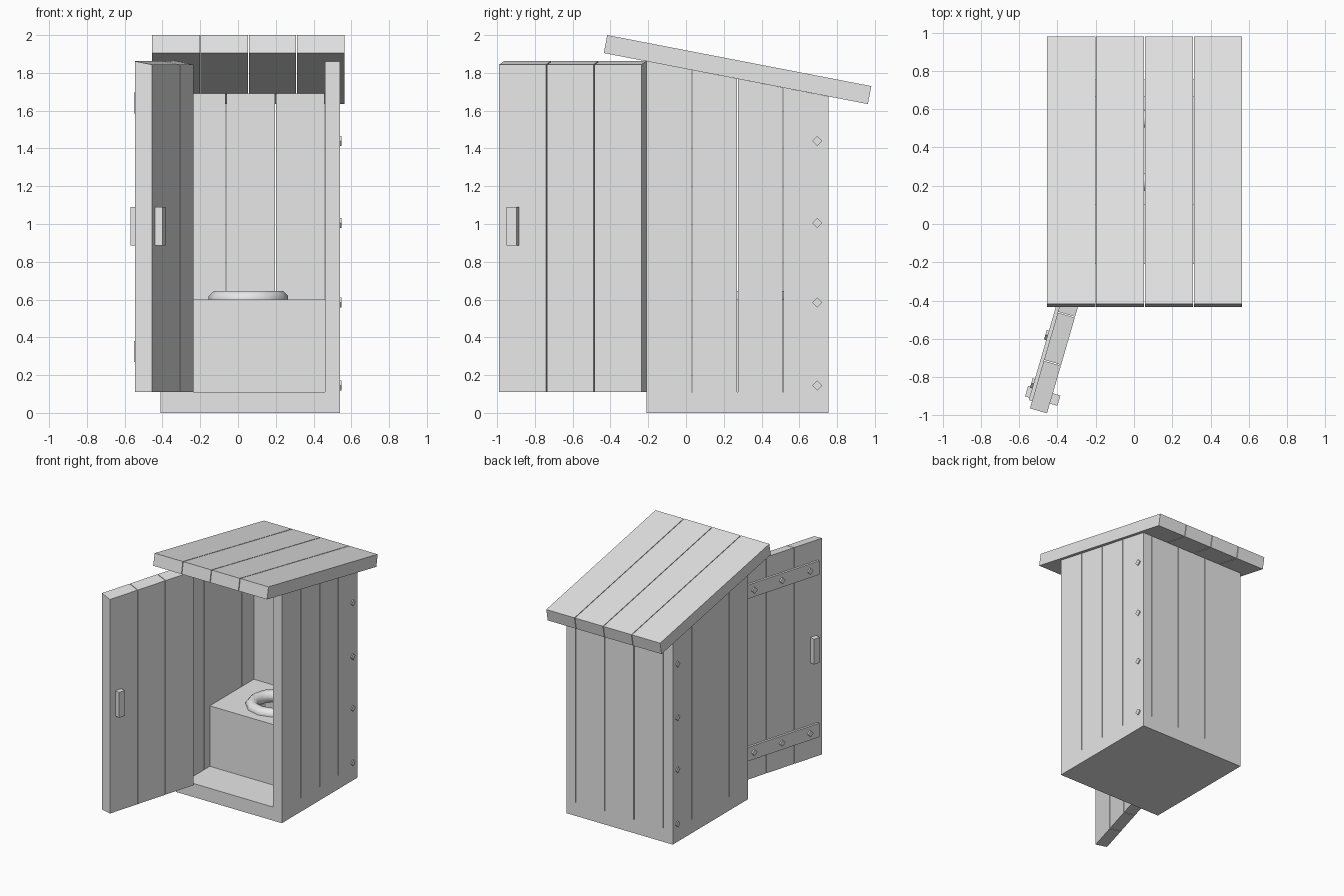
import bpy, bmesh, math
from mathutils import Matrix, Vector

cube = bpy.data.objects.get("Cube")
if cube:
    bpy.data.objects.remove(cube, do_unlink=True)

grey = bpy.data.materials.new("weathered_grey")
grey.use_nodes = True
COLOR = (0.8, 0.8, 0.8, 1)
grey.diffuse_color = COLOR
grey.node_tree.nodes["Principled BSDF"].inputs["Base Color"].default_value = COLOR

GAP = 0.005
LEFT, RIGHT = 0.54, -0.41            # outer wall faces
IN_LEFT, IN_RIGHT = 0.46, -0.325     # inner wall faces
FRONT, BACK, BACK_IN = -0.21, 0.755, 0.667
FLOOR = 0.11


def roof_z(y):
    """Height of the roof underside."""
    return 1.821 - 0.1935 * y


def finish(name, bm, matrix=None):
    bmesh.ops.recalc_face_normals(bm, faces=bm.faces)
    if matrix:
        bm.transform(matrix)
    mesh = bpy.data.meshes.new(name)
    bm.to_mesh(mesh)
    bm.free()
    mesh.materials.append(grey)
    obj = bpy.data.objects.new(name, mesh)
    bpy.context.collection.objects.link(obj)
    return obj


def prism(name, profile, x0, x1, matrix=None):
    """Extrude a side profile of (y, z) points from x0 to x1."""
    bm = bmesh.new()
    face = bm.faces.new([bm.verts.new((x0, y, z)) for y, z in profile])
    res = bmesh.ops.extrude_face_region(bm, geom=[face])
    verts = [g for g in res["geom"] if isinstance(g, bmesh.types.BMVert)]
    bmesh.ops.translate(bm, verts=verts, vec=(x1 - x0, 0, 0))
    return finish(name, bm, matrix)


def box(name, x, y, z, matrix=None):
    corners = [(y[0], z[0]), (y[1], z[0]), (y[1], z[1]), (y[0], z[1])]
    return prism(name, corners, x[0], x[1], matrix)


def sloped(y0, y1, z0):
    """Profile whose top follows the roof."""
    return [(y0, z0), (y1, z0), (y1, roof_z(y1)), (y0, roof_z(y0))]


def spans(lo, hi, count):
    """Evenly split a width into boards with small gaps between."""
    step = (hi - lo) / count
    for i in range(count):
        yield (lo + i * step + (GAP / 2 if i else 0),
               lo + (i + 1) * step - (GAP / 2 if i < count - 1 else 0))


def nail(name, centre, direction, length, matrix=None):
    """Square nail head standing on its corner."""
    bm = bmesh.new()
    turn = Vector(direction).to_track_quat('Z', 'Y').to_matrix().to_4x4()
    bmesh.ops.create_cone(bm, cap_ends=True, segments=4, radius1=0.026, radius2=0.026,
                          depth=length, matrix=Matrix.Translation(centre) @ turn)
    return finish(name, bm, matrix)


# Floor and side walls; slots between the boards stop at floor level
box("floor", (IN_RIGHT, IN_LEFT), (FRONT, BACK), (0, FLOOR))
wall = [(BACK, 0), (FRONT, 0)]
for y0, y1 in spans(FRONT, BACK, 4):
    if y0 > FRONT:
        wall.append((y0, FLOOR))
    wall += [(y0, roof_z(y0)), (y1, roof_z(y1))]
    if y1 < BACK:
        wall.append((y1, FLOOR))
prism("left_wall", wall, IN_LEFT, LEFT)
prism("right_wall", wall, RIGHT, IN_RIGHT)

# Back wall boards
for i, (x0, x1) in enumerate(spans(IN_RIGHT + GAP / 2, IN_LEFT - GAP / 2, 3)):
    prism(f"back_board_{i + 1}", sloped(BACK_IN, BACK, FLOOR), x0, x1)

# Nails down the rear edge of each side wall
for i, z in enumerate((0.145, 0.585, 1.005, 1.44)):
    nail(f"left_wall_nail_{i + 1}", (LEFT, 0.695, z), (1, 0, 0), 0.016)
    nail(f"right_wall_nail_{i + 1}", (RIGHT, 0.695, z), (-1, 0, 0), 0.016)

# Roof boards
roof = [(-0.435, 1.905), (0.963, 1.635), (0.981, 1.73), (-0.417, 2.0)]
for i, (x0, x1) in enumerate(spans(-0.455, 0.565, 4)):
    prism(f"roof_board_{i + 1}", roof, x0, x1)

# Bench with a round hole
bench = box("bench", (IN_RIGHT, IN_LEFT), (0.103, BACK_IN), (FLOOR, 0.6))
SEAT = Vector((0.055, 0.385, 0.6))
bm = bmesh.new()
bmesh.ops.create_cone(bm, cap_ends=True, segments=12, radius1=0.14, radius2=0.14,
                      depth=0.8, matrix=Matrix.Translation(SEAT))
cutter = finish("hole_cutter", bm)
cutter.hide_render = True
cut = bench.modifiers.new("hole", 'BOOLEAN')
cut.operation, cut.solver, cut.object = 'DIFFERENCE', 'EXACT', cutter
bpy.context.view_layer.objects.active = bench
bpy.ops.object.modifier_apply(modifier=cut.name)
bpy.data.objects.remove(cutter, do_unlink=True)

# Seat ring: an octagonal section spun around the hole
bm = bmesh.new()
section = []
for i in range(8):
    a = math.radians(22.5 + 45 * i)
    section.append(bm.verts.new((0.165 + 0.049 * math.cos(a), 0, 0.049 * math.sin(a))))
edges = [bm.edges.new((section[i], section[(i + 1) % 8])) for i in range(8)]
bmesh.ops.spin(bm, geom=section + edges, cent=(0, 0, 0), axis=(0, 0, 1),
               angle=math.tau, steps=12, use_merge=True)
bmesh.ops.remove_doubles(bm, verts=bm.verts, dist=0.0005)
ring = finish("seat_ring", bm, Matrix.Translation(SEAT))
bpy.ops.object.select_all(action='DESELECT')
ring.select_set(True)
bpy.context.view_layer.objects.active = ring
bpy.ops.object.shade_smooth_by_angle(angle=math.radians(50))

# Door, built closed and then swung open about its hinge corner
hinge = Vector((IN_RIGHT, FRONT, 0))
swing = (Matrix.Translation(hinge) @ Matrix.Rotation(math.radians(-106.2), 4, 'Z')
         @ Matrix.Translation(-hinge))
DOOR_IN = FRONT + 0.093
boards = list(spans(IN_RIGHT, IN_LEFT, 3))
for i, (x0, x1) in enumerate(boards):
    prism(f"door_board_{i + 1}", sloped(FRONT, DOOR_IN, FLOOR), x0, x1, swing)
for side, z in (("lower", 0.325), ("upper", 1.64)):
    box(f"{side}_door_strap", (IN_RIGHT + 0.04, IN_LEFT - 0.04),
        (FRONT - 0.018, FRONT), (z - 0.056, z + 0.056), swing)
    for i, (x0, x1) in enumerate(boards):
        nail(f"{side}_strap_nail_{i + 1}", ((x0 + x1) / 2, FRONT - 0.018, z),
             (0, -1, 0), 0.024, swing)
for side, y in (("outer", (FRONT - 0.042, FRONT)), ("inner", (DOOR_IN, DOOR_IN + 0.041))):
    box(f"{side}_door_handle", (IN_RIGHT + 0.676, IN_RIGHT + 0.732), y, (0.885, 1.09), swing)
